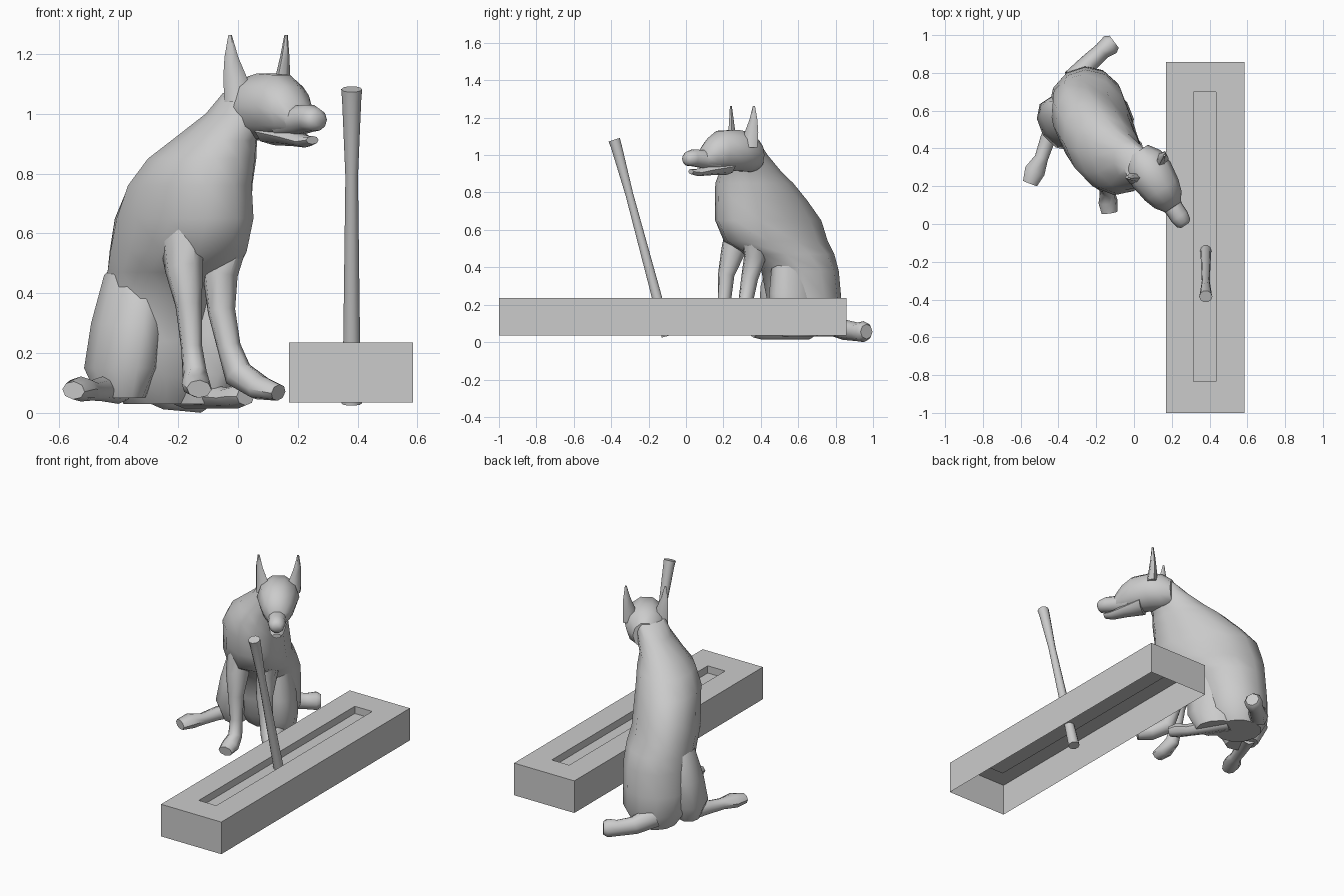
import bpy, bmesh, math
from mathutils import Vector

# The dog is turned: H is its heading, S points to its left flank
H = Vector((0.55, -0.835, 0)).normalized()
S = Vector((0.835, 0.55, 0)).normalized()
Z = Vector((0, 0, 1))


def local(s, h, z):
    return S * s + H * h + Z * z


def skin(name, rings, caps=(True, True), smooth=50):
    """Bridge equal-sized rings of points into one mesh object."""
    bm = bmesh.new()
    loops = [[bm.verts.new(p) for p in r] for r in rings]
    n = len(loops[0])
    for a, b in zip(loops, loops[1:]):
        for i in range(n):
            j = (i + 1) % n
            bm.faces.new((a[i], a[j], b[j], b[i]))
    if caps[0]:
        bm.faces.new(loops[0][::-1])
    if caps[1]:
        bm.faces.new(loops[-1])
    bmesh.ops.recalc_face_normals(bm, faces=bm.faces)
    me = bpy.data.meshes.new(name)
    bm.to_mesh(me)
    bm.free()
    if smooth:
        me.shade_smooth()
        me.set_sharp_from_angle(angle=math.radians(smooth))
    ob = bpy.data.objects.new(name, me)
    bpy.context.collection.objects.link(ob)
    return ob


def ellipse(c, A, B, n):
    return [c + A * math.cos(2 * math.pi * i / n) + B * math.sin(2 * math.pi * i / n)
            for i in range(n)]


def slices(name, rows, n=12):
    """Horizontal slices: x, y, z, half width, half length."""
    return skin(name, [ellipse(Vector(r[:3]), S * r[3], H * r[4], n) for r in rows])


def limb(name, rows, side=S, n=8):
    """Tube along a path: x, y, z, half width, half thickness."""
    pts = [Vector(r[:3]) for r in rows]
    rings = []
    for i, r in enumerate(rows):
        t = (pts[min(i + 1, len(pts) - 1)] - pts[max(i - 1, 0)]).normalized()
        a = (side - t * side.dot(t)).normalized()
        rings.append(ellipse(pts[i], a * r[3], t.cross(a) * r[4], n))
    return skin(name, rings)


def along_head(name, rows, s=0.222, n=10):
    """Vertical slices along the heading: h, z, half width, half height."""
    return skin(name, [ellipse(local(s, r[0], r[1]), S * r[2], Z * r[3], n) for r in rows])


# Lever housing: open underneath, with a shallow slot in the top
def rect(x0, x1, y0, y1, z):
    return [Vector(p) for p in ((x0, y0, z), (x1, y0, z), (x1, y1, z), (x0, y1, z))]


outer, slot = (0.17, 0.585, -1.0, 0.857), (0.315, 0.435, -0.835, 0.70)
skin("lever_housing", [rect(*outer, 0.035), rect(*outer, 0.235),
                       rect(*slot, 0.235), rect(*slot, 0.19)], (False, True), 0)

# Lever stick
limb("lever_stick", [(0.38, -0.1, 0.032, 0.034, 0.032), (0.38, -0.157, 0.245, 0.028, 0.028),
                     (0.38, -0.303, 0.79, 0.021, 0.022), (0.38, -0.372, 1.045, 0.032, 0.031),
                     (0.38, -0.384, 1.082, 0.035, 0.033)], Vector((1, 0, 0)), 10)

# Torso and neck
slices("torso", [
    (-0.25, 0.66, 0.03, 0.13, 0.14), (-0.25, 0.645, 0.12, 0.19, 0.19),
    (-0.25, 0.63, 0.24, 0.20, 0.20), (-0.24, 0.61, 0.38, 0.20, 0.21),
    (-0.22, 0.55, 0.47, 0.20, 0.26), (-0.20, 0.48, 0.54, 0.195, 0.31),
    (-0.18, 0.44, 0.65, 0.19, 0.32), (-0.16, 0.40, 0.76, 0.185, 0.27),
    (-0.12, 0.365, 0.85, 0.165, 0.225), (-0.08, 0.345, 0.91, 0.13, 0.18),
    (0.0, 0.315, 1.0, 0.10, 0.13), (0.04, 0.30, 1.07, 0.09, 0.09)])

# Skull, muzzle and lower jaw
along_head("skull", [(-0.31, 1.0, 0.07, 0.08), (-0.25, 1.015, 0.11, 0.11),
                     (-0.17, 1.025, 0.12, 0.115), (-0.07, 1.025, 0.105, 0.11),
                     (-0.01, 1.01, 0.085, 0.085), (0.04, 0.985, 0.05, 0.055)])
along_head("muzzle", [(-0.04, 0.975, 0.07, 0.06), (0.05, 0.98, 0.05, 0.05),
                      (0.10, 0.985, 0.05, 0.047), (0.14, 0.98, 0.042, 0.038),
                      (0.155, 0.98, 0.025, 0.02)])
along_head("lower_jaw", [(-0.12, 0.94, 0.075, 0.045), (-0.01, 0.922, 0.05, 0.03),
                         (0.07, 0.907, 0.038, 0.02), (0.115, 0.912, 0.025, 0.014)], n=8)

# Pointed ears, mirrored across the head
for label, k in (("right", -1), ("left", 1)):
    wide = S * (-k * 0.83) + H * 0.55
    thin = S * 0.55 + H * (k * 0.83)
    skin(label + "_ear", [ellipse(local(0.222 + k * s, h, z), wide * a, thin * b, 6)
                          for s, h, z, a, b in ((0.085, -0.20, 1.04, 0.05, 0.035),
                                                (0.095, -0.21, 1.12, 0.04, 0.022),
                                                (0.107, -0.215, 1.19, 0.023, 0.014),
                                                (0.112, -0.215, 1.263, 0.006, 0.006))])

# Front legs
limb("right_front_leg", [
    (-0.19, 0.29, 0.60, 0.07, 0.09), (-0.18, 0.25, 0.48, 0.065, 0.065),
    (-0.165, 0.215, 0.36, 0.045, 0.045), (-0.155, 0.205, 0.22, 0.036, 0.036),
    (-0.145, 0.18, 0.13, 0.04, 0.045), (-0.138, 0.12, 0.09, 0.052, 0.04),
    (-0.13, 0.06, 0.08, 0.042, 0.03)])
limb("left_front_leg", [
    (-0.03, 0.37, 0.60, 0.06, 0.09), (-0.06, 0.37, 0.46, 0.06, 0.06),
    (-0.055, 0.34, 0.34, 0.048, 0.045), (-0.03, 0.32, 0.22, 0.04, 0.04),
    (0.0, 0.30, 0.13, 0.045, 0.055), (0.07, 0.24, 0.085, 0.052, 0.042),
    (0.135, 0.19, 0.068, 0.038, 0.028)])

# Hind thighs
slices("right_thigh", [
    (-0.39, 0.53, 0.05, 0.07, 0.10), (-0.39, 0.53, 0.15, 0.11, 0.155),
    (-0.37, 0.54, 0.30, 0.105, 0.155), (-0.345, 0.56, 0.46, 0.09, 0.13),
    (-0.30, 0.57, 0.55, 0.05, 0.08)], 10)
slices("left_thigh", [
    (-0.13, 0.60, 0.03, 0.09, 0.12), (-0.12, 0.59, 0.13, 0.10, 0.16),
    (-0.12, 0.58, 0.26, 0.095, 0.15), (-0.13, 0.57, 0.44, 0.08, 0.12)], 10)

# Hind shanks and feet
limb("right_hind_foot", [
    (-0.40, 0.58, 0.08, 0.05, 0.05), (-0.46, 0.44, 0.08, 0.04, 0.04),
    (-0.49, 0.35, 0.075, 0.036, 0.034), (-0.525, 0.28, 0.08, 0.055, 0.042),
    (-0.55, 0.215, 0.075, 0.04, 0.03)])
limb("left_hind_foot", [
    (-0.18, 0.66, 0.06, 0.055, 0.045), (-0.09, 0.52, 0.055, 0.045, 0.04),
    (-0.04, 0.45, 0.05, 0.04, 0.035), (0.0, 0.40, 0.055, 0.05, 0.04),
    (0.025, 0.36, 0.055, 0.035, 0.03)])

# Tail
limb("tail", [(-0.31, 0.76, 0.11, 0.07, 0.07), (-0.24, 0.85, 0.065, 0.055, 0.05),
              (-0.17, 0.915, 0.055, 0.05, 0.045), (-0.125, 0.95, 0.056, 0.056, 0.055),
              (-0.105, 0.965, 0.056, 0.04, 0.04)], Z)
